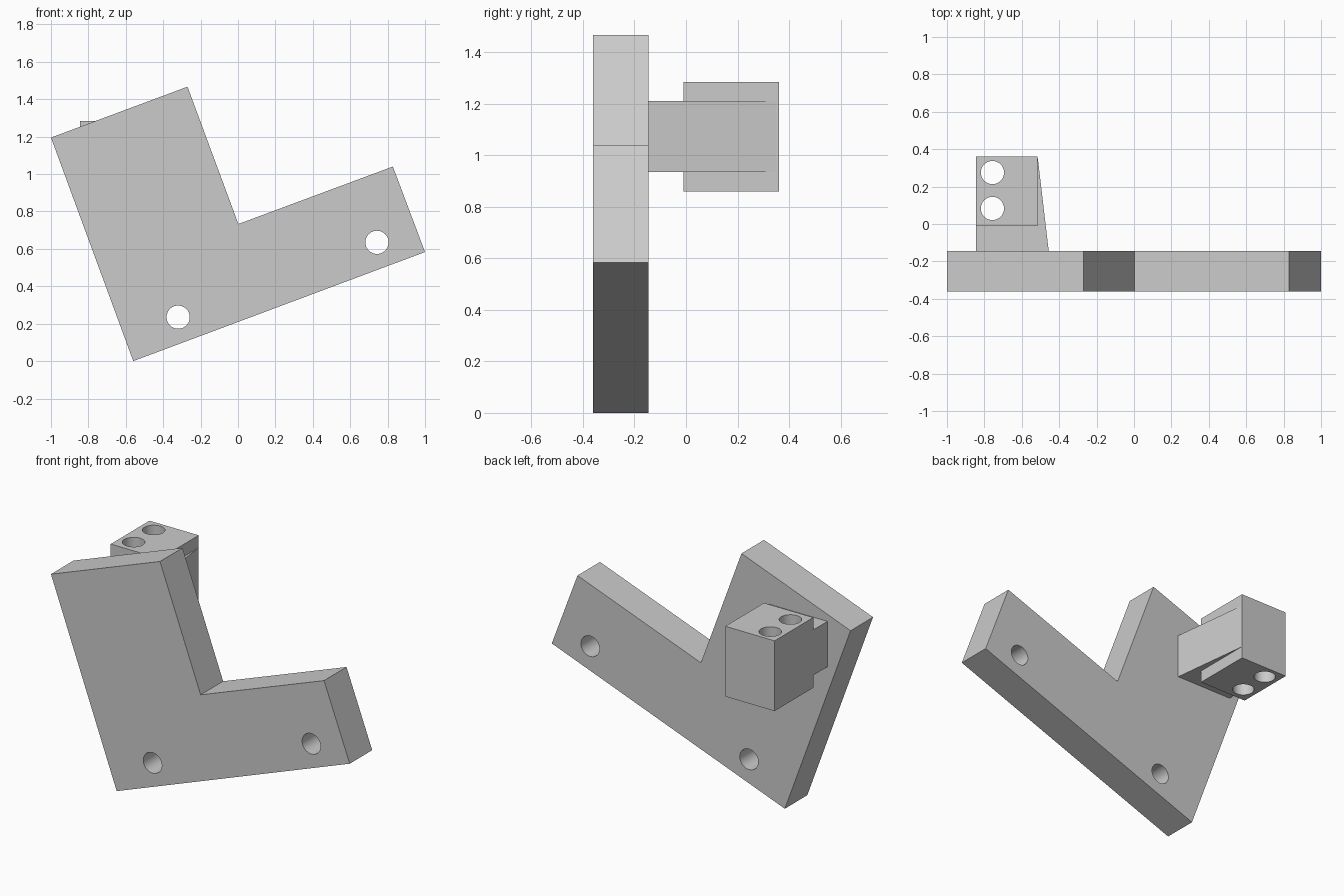
import bpy, bmesh, math
from mathutils import Vector

if "Cube" in bpy.data.objects:
    bpy.data.objects.remove(bpy.data.objects["Cube"], do_unlink=True)

grey = bpy.data.materials.new("plain_grey")
grey.use_nodes = True
GREY = (0.6, 0.6, 0.6, 1)
grey.diffuse_color = GREY
grey.node_tree.nodes["Principled BSDF"].inputs["Base Color"].default_value = GREY


def prism(name, outline, offset):
    """Extrude a closed outline of 3D points along an offset."""
    bm = bmesh.new()
    face = bm.faces.new([bm.verts.new(p) for p in outline])
    ext = bmesh.ops.extrude_face_region(bm, geom=[face])
    moved = [v for v in ext["geom"] if isinstance(v, bmesh.types.BMVert)]
    bmesh.ops.translate(bm, verts=moved, vec=Vector(offset))
    bmesh.ops.recalc_face_normals(bm, faces=bm.faces)
    mesh = bpy.data.meshes.new(name)
    bm.to_mesh(mesh)
    bm.free()
    mesh.materials.append(grey)
    ob = bpy.data.objects.new(name, mesh)
    bpy.context.collection.objects.link(ob)
    return ob


def combine(target, other, operation):
    """Apply a boolean and discard the second object."""
    mod = target.modifiers.new("boolean", "BOOLEAN")
    mod.operation, mod.object, mod.solver = operation, other, "EXACT"
    bpy.ops.object.select_all(action="DESELECT")
    bpy.context.view_layer.objects.active = target
    target.select_set(True)
    bpy.ops.object.modifier_apply(modifier=mod.name)
    bpy.data.objects.remove(other, do_unlink=True)


def drill(target, centre, rotation=(0, 0, 0), radius=0.062):
    bpy.ops.mesh.primitive_cylinder_add(vertices=48, radius=radius, depth=1,
                                        location=centre, rotation=rotation)
    cutter = bpy.context.object
    cutter.hide_render = True
    cutter.data.materials.append(grey)
    combine(target, cutter, "DIFFERENCE")


def finish(ob):
    bpy.ops.object.select_all(action="DESELECT")
    bpy.context.view_layer.objects.active = ob
    ob.select_set(True)
    bpy.ops.object.shade_smooth_by_angle(angle=math.radians(30))


# Tilted L-shaped plate with two through holes
FRONT, BACK = -0.36, -0.145
corners = [(-1, 1.195), (-0.27, 1.467), (0.002, 0.733),
           (0.828, 1.04), (1, 0.583), (-0.56, 0)]
plate = prism("angled_plate", [(x, FRONT, z) for x, z in corners], (0, BACK - FRONT, 0))
for x, z in [(-0.32, 0.235), (0.743, 0.635)]:
    drill(plate, (x, -0.25, z), (math.pi / 2, 0, 0))
finish(plate)

# Rear block joined to the plate by a tapered neck
LEFT, RIGHT, END = -0.845, -0.515, 0.36
block = prism("rear_block", [(LEFT, -0.01, 0.86), (RIGHT, -0.01, 0.86),
                             (RIGHT, END, 0.86), (LEFT, END, 0.86)], (0, 0, 0.425))
neck = prism("tapered_neck", [(LEFT, BACK, 0.935), (-0.456, BACK, 0.935),
                              (-0.514, 0.35, 0.935), (LEFT, 0.35, 0.935)], (0, 0, 0.275))
combine(block, neck, "UNION")

# Two vertical holes through the block
for y in (0.083, 0.275):
    drill(block, (-0.757, y, 1.07))
finish(block)
